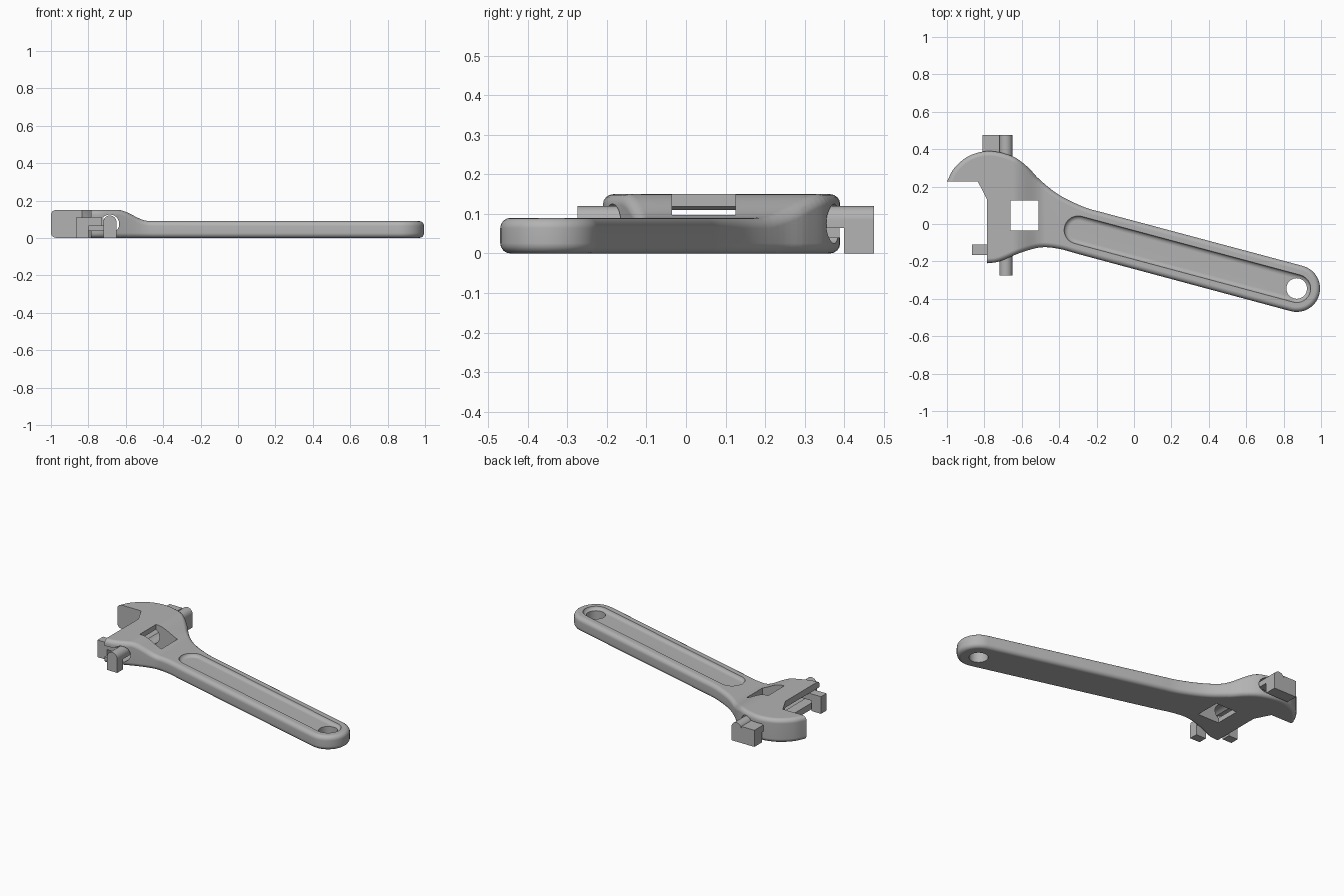
import bpy, bmesh, math
from mathutils import Vector

if "Cube" in bpy.data.objects:
    bpy.data.objects.remove(bpy.data.objects["Cube"])

HEAD_H, HANDLE_H = 0.15, 0.09
TILT = math.radians(-15)
EYE = Vector((0.87, -0.345))
ALONG = Vector((math.cos(TILT), math.sin(TILT)))

steel = bpy.data.materials.new("grey_steel")
steel.use_nodes = True
steel.diffuse_color = (0.45, 0.45, 0.45, 1)
steel.node_tree.nodes["Principled BSDF"].inputs["Base Color"].default_value = (0.45, 0.45, 0.45, 1)


def finish(bm, name):
    bmesh.ops.recalc_face_normals(bm, faces=bm.faces)
    mesh = bpy.data.meshes.new(name)
    bm.to_mesh(mesh)
    bm.free()
    mesh.materials.append(steel)
    ob = bpy.data.objects.new(name, mesh)
    bpy.context.collection.objects.link(ob)
    return ob


def loft(rings):
    """Closed solid through equal-length rings of 3D points."""
    bm = bmesh.new()
    rows = [[bm.verts.new(p) for p in ring] for ring in rings]
    n = len(rows[0])
    for a, b in zip(rows, rows[1:]):
        for i in range(n):
            j = (i + 1) % n
            bm.faces.new((a[i], a[j], b[j], b[i]))
    bm.faces.new(rows[0][::-1])
    bm.faces.new(rows[-1])
    bmesh.ops.recalc_face_normals(bm, faces=bm.faces)
    return bm


def prism_z(profile, lo, hi):
    return loft([[(x, y, z) for x, y in profile] for z in (lo, hi)])


def prism_y(profile, lo, hi):
    return loft([[(x, y, z) for x, z in profile] for y in (lo, hi)])


def rect(x0, x1, y0, y1):
    return [(x0, y0), (x1, y0), (x1, y1), (x0, y1)]


def arc(cx, cy, r, start, end, n):
    angles = [math.radians(start + (end - start) * i / n) for i in range(n + 1)]
    return [(cx + r * math.cos(a), cy + r * math.sin(a)) for a in angles]


def spline(points, steps=5):
    """Smooth curve through the points."""
    p = [Vector(q) for q in points]
    p = [2 * p[0] - p[1]] + p + [2 * p[-1] - p[-2]]
    out = []
    for a, b, c, d in zip(p, p[1:], p[2:], p[3:]):
        for i in range(steps):
            t = i / steps
            out.append(0.5 * (2 * b + (c - a) * t + (2 * a - 5 * b + 4 * c - d) * t ** 2
                              + (3 * b - a - 3 * c + d) * t ** 3))
    return [tuple(q) for q in out] + [tuple(points[-1])]


def capsule(r, length=1.21, n=16):
    far = EYE - ALONG * length
    return arc(EYE.x, EYE.y, r, -105, 75, n) + arc(far.x, far.y, r, 75, 255, n)


def cut(target, bm, name):
    cutter = finish(bm, name)
    mod = target.modifiers.new(name, "BOOLEAN")
    mod.operation, mod.solver, mod.object = "DIFFERENCE", "EXACT", cutter
    bpy.context.view_layer.objects.active = target
    bpy.ops.object.modifier_apply(modifier=mod.name)
    bpy.data.objects.remove(cutter)


def smooth(ob):
    bpy.ops.object.select_all(action="DESELECT")
    ob.select_set(True)
    bpy.context.view_layer.objects.active = ob
    bpy.ops.object.shade_smooth_by_angle(angle=math.radians(30))
    ob.modifiers.new("even_normals", "WEIGHTED_NORMAL").keep_sharp = True


# Wrench body outline: flat jaw faces, belly, handle end, crown
jaw = [(-1, 0.227), (-0.835, 0.227), (-0.785, 0.13)]
belly = spline([(-0.785, -0.21), (-0.72, -0.2), (-0.61, -0.155), (-0.5, -0.125),
                (-0.4, -0.133), (-0.3, -0.16)])
handle_end = arc(EYE.x, EYE.y, 0.125, -105, 75, 20)
crown = spline([(-0.15, 0.057), (-0.265, 0.09), (-0.4, 0.155), (-0.505, 0.238), (-0.57, 0.306),
                (-0.65, 0.362), (-0.77, 0.39), (-0.88, 0.365), (-0.96, 0.3), (-1, 0.227)])
bm = prism_z(jaw + belly + handle_end + crown[:-1], 0, HEAD_H)


# Round every rim edge except those on the flat jaw faces
def on_jaw(edge):
    spots = [(v.co.x, v.co.y) for v in edge.verts]
    flats = jaw + [belly[0]]
    return all(any(math.dist(s, f) < 1e-4 for f in flats) for s in spots)


rim = [e for e in bm.edges if abs(e.verts[0].co.z - e.verts[1].co.z) < 1e-6 and not on_jaw(e)]
bmesh.ops.bevel(bm, geom=rim, offset=0.026, segments=4, profile=0.5,
                affect="EDGES", clamp_overlap=False)

# Drop the top from the head down to the thinner handle
SLOPE_START, SLOPE_END, STEPS = -0.65, -0.47, 12
for i in range(STEPS + 1):
    x = SLOPE_START + (SLOPE_END - SLOPE_START) * i / STEPS
    bmesh.ops.bisect_plane(bm, geom=bm.verts[:] + bm.edges[:] + bm.faces[:],
                           plane_co=(x, 0, 0), plane_no=(1, 0, 0))
for v in bm.verts:
    if v.co.z > HEAD_H / 2:
        t = min(1, max(0, (v.co.x - SLOPE_START) / (SLOPE_END - SLOPE_START)))
        v.co.z -= (HEAD_H - HANDLE_H) * (1 - math.cos(math.pi * t)) / 2
body = finish(bm, "wrench_body")

# Recessed handle panel with a filleted floor
rings = []
for i in range(5):
    a = math.pi / 2 * i / 4
    rings.append([(x, y, HANDLE_H - 0.02 * math.sin(a))
                  for x, y in capsule(0.05 + 0.025 * math.cos(a))])
rings.insert(0, [(x, y, 0.2) for x, y in capsule(0.075)])
cut(body, loft(rings), "panel_cutter")

# Hanging hole, adjuster window and keyhole slot for the sliding jaw
cut(body, prism_z(arc(EYE.x, EYE.y, 0.055, 0, 348.75, 31), -0.1, 0.3), "hole_cutter")
cut(body, prism_z(rect(-0.66, -0.51, -0.036, 0.125), -0.1, 0.3), "window_cutter")
bore = arc(-0.685, 0.075, 0.05, -136, 136, 28)
keyhole = bore + [(-0.803, 0.11), (-0.803, 0.04)]
cut(body, prism_y(keyhole, -0.6, 0.6), "slot_cutter")
smooth(body)


# Blocks propping up the slot: a foot outside and a tongue reaching in
def arch(base):
    return [(-0.72, base), (-0.65, base)] + arc(-0.685, 0.085, 0.035, 0, 180, 12)


def block(name, profile, foot, tongue):
    smooth(finish(prism_y(profile(0), *foot), name + "_foot"))
    smooth(finish(prism_y(profile(0.065), *tongue), name + "_tongue"))


block("rear_round_prop", arch, (0.4, 0.475), (0.33, 0.4))
block("rear_flat_prop", lambda base: rect(-0.81, -0.72, base, 0.105), (0.4, 0.475), (0.33, 0.4))
block("front_round_prop", arch, (-0.275, -0.22), (-0.22, -0.14))

# Side prop standing before the jaw slot
finish(prism_y(rect(-0.865, -0.8, 0, 0.108), -0.165, -0.11), "side_prop_foot")
finish(prism_y(rect(-0.8, -0.73, 0.065, 0.108), -0.165, -0.11), "side_prop_tongue")
